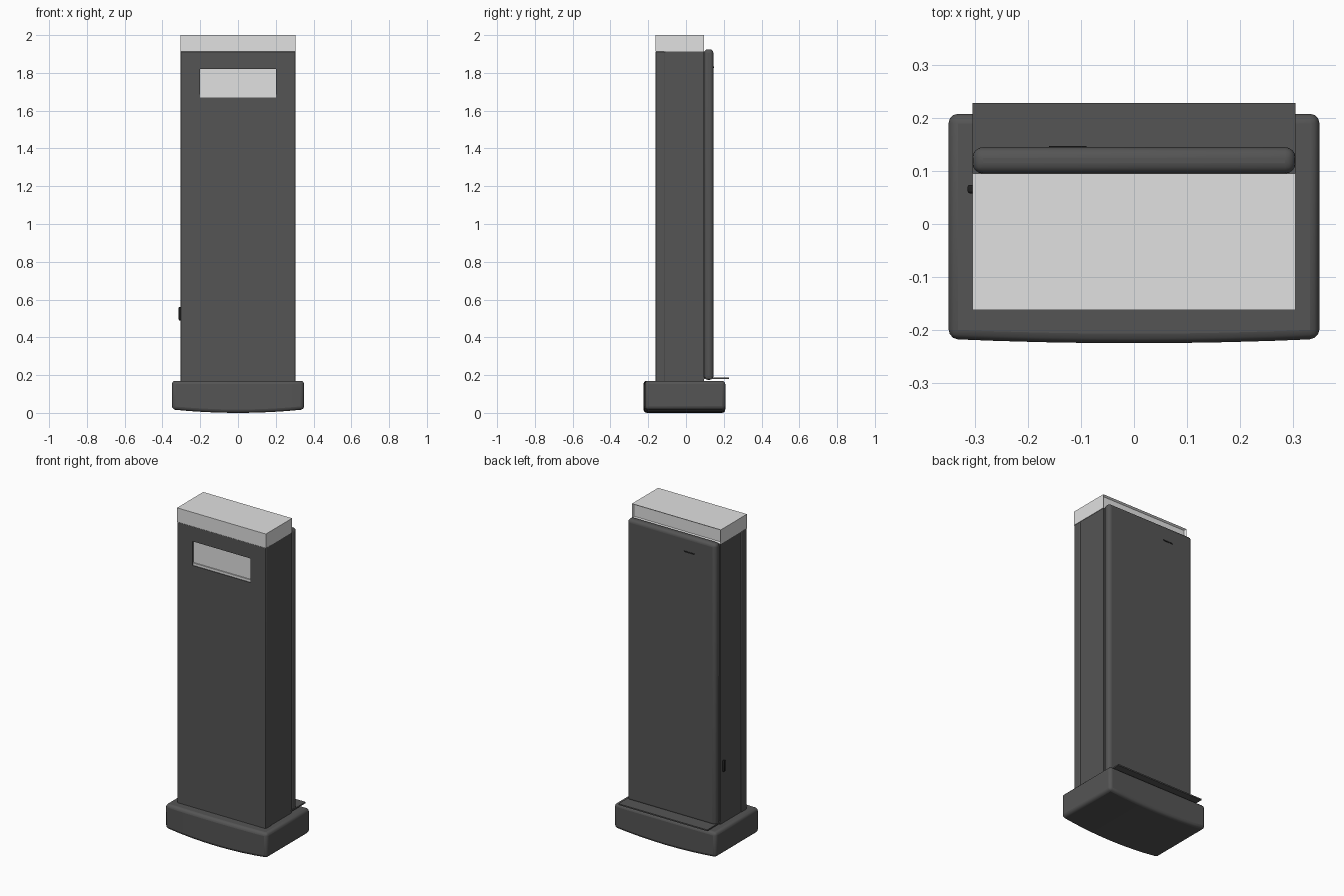
import bpy, bmesh
from mathutils import Vector

cube = bpy.data.objects.get("Cube")
if cube:
    bpy.data.objects.remove(cube, do_unlink=True)


def material(name, value):
    m = bpy.data.materials.new(name)
    m.use_nodes = True
    color = (value, value, value, 1)
    m.diffuse_color = color
    m.node_tree.nodes["Principled BSDF"].inputs["Base Color"].default_value = color
    return m


DARK = material("dark grey", 0.09)
LIGHT = material("light grey", 0.75)
BLACK = material("black", 0.015)


def box(name, lo, hi, mat, bevel=0, segments=3, shape=None, cuts=0):
    """Box between two corners, optionally sliced along x, reshaped and bevelled."""
    lo, hi = Vector(lo), Vector(hi)
    bm = bmesh.new()
    bmesh.ops.create_cube(bm, size=1)
    for v in bm.verts:
        v.co = Vector(l + (h - l) * (c + 0.5) for l, h, c in zip(lo, hi, v.co))
    for i in range(cuts):
        x = lo.x + (hi.x - lo.x) * (i + 1) / (cuts + 1)
        bmesh.ops.bisect_plane(bm, geom=bm.verts[:] + bm.edges[:] + bm.faces[:],
                               plane_co=(x, 0, 0), plane_no=(1, 0, 0))
    if shape:
        for v in bm.verts:
            shape(v.co)
    mesh = bpy.data.meshes.new(name)
    bm.to_mesh(mesh)
    bm.free()
    ob = bpy.data.objects.new(name, mesh)
    bpy.context.collection.objects.link(ob)
    mesh.materials.append(mat)
    if bevel:
        mod = ob.modifiers.new("Rounded edges", "BEVEL")
        mod.width, mod.segments = bevel, segments
        mod.limit_method, mod.angle_limit = "ANGLE", 0.6
        bpy.ops.object.select_all(action="DESELECT")
        ob.select_set(True)
        bpy.context.view_layer.objects.active = ob
        bpy.ops.object.shade_smooth_by_angle(angle=0.6)
    return ob


def bow(co):
    """Bulge the front and the underside of the plinth towards the middle."""
    t = (co.x / 0.35) ** 2
    if co.y < 0:
        co.y += 0.008 * t
    if co.z < 0.1:
        co.z += 0.018 * t


# Plinth and rear ledge
box("plinth", (-0.35, -0.225, 0), (0.35, 0.208, 0.17), DARK, 0.018, shape=bow, cuts=7)
box("rear_ledge", (-0.305, 0.09, 0.18), (0.305, 0.228, 0.188), DARK)

# Column: front shell, core and rounded rear door
front = box("front_shell", (-0.305, -0.162, 0.165), (0.305, -0.11, 1.912), DARK, 0.004, 2)
box("column_core", (-0.302, -0.112, 0.165), (0.302, 0.094, 1.912), DARK)
box("rear_door", (-0.305, 0.095, 0.175), (0.305, 0.145, 1.925), DARK, 0.02, 4)

# Display window recessed in the front shell
cutter = box("window_cutter", (-0.2, -0.2, 1.67), (0.2, -0.147, 1.82), DARK)
cutter.hide_render = True
cutter.hide_set(True)
cut = front.modifiers.new("Window opening", "BOOLEAN")
cut.object, cut.operation, cut.solver = cutter, "DIFFERENCE", "EXACT"
box("window_pane", (-0.2, -0.151, 1.67), (0.2, -0.145, 1.82), LIGHT)
box("window_sill", (-0.2, -0.158, 1.67), (0.2, -0.15, 1.685), LIGHT)

# Light cap with an inset rear face
cap = box("light_cap", (-0.305, -0.162, 1.912), (0.305, 0.095, 2), LIGHT)
bm = bmesh.new()
bm.from_mesh(cap.data)
bm.normal_update()
rear = [f for f in bm.faces if f.normal.y > 0.9]
bmesh.ops.inset_region(bm, faces=rear, thickness=0.01)
bmesh.ops.translate(bm, verts=rear[0].verts[:], vec=(0, -0.012, 0))
bm.to_mesh(cap.data)
bm.free()

# Small fittings
box("side_latch", (-0.314, 0.058, 0.49), (-0.3, 0.074, 0.56), BLACK, 0.004, 2)
box("rear_slot", (-0.16, 0.142, 1.825), (-0.09, 0.147, 1.833), BLACK)
